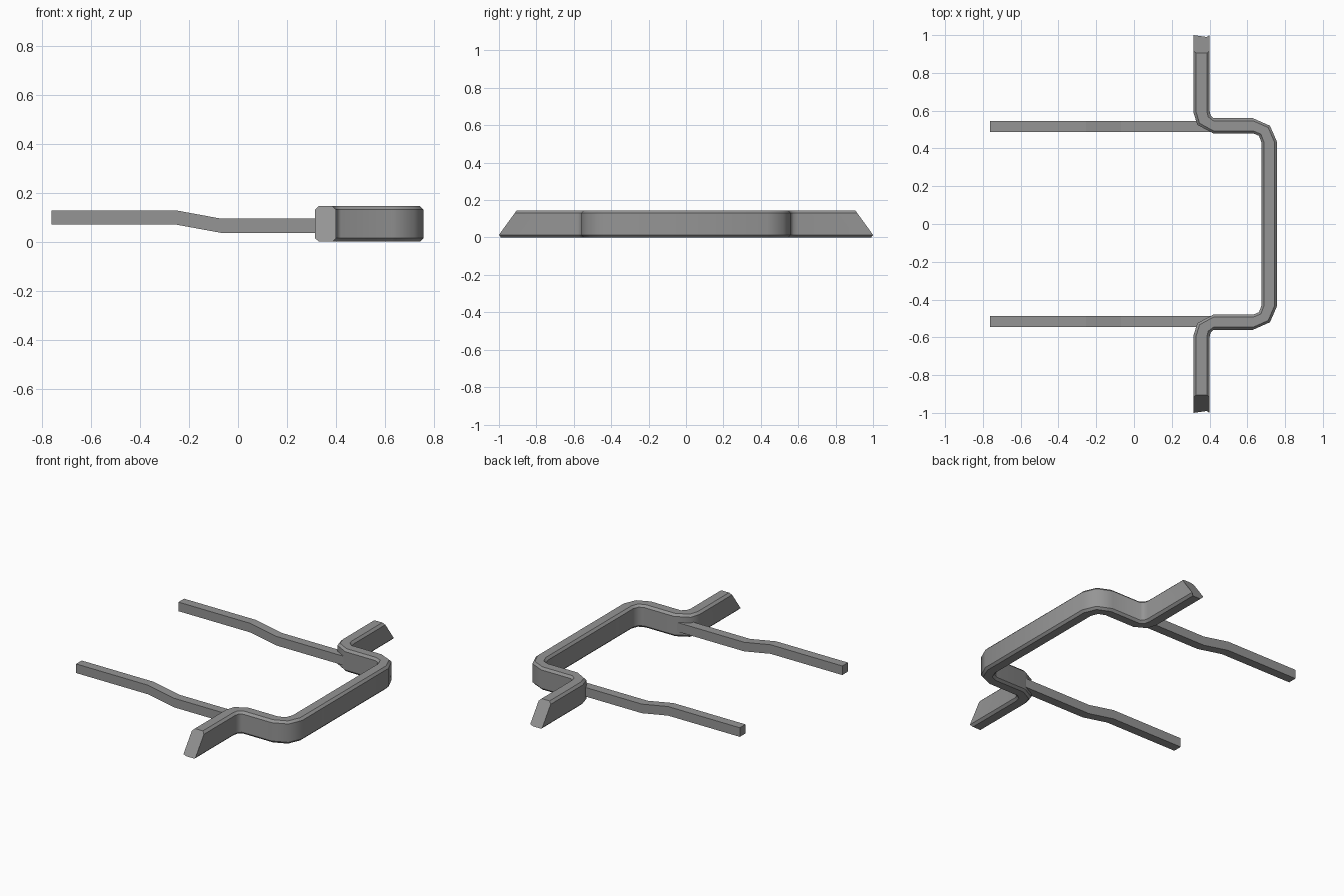
import bpy
import bmesh

cube = bpy.data.objects.get("Cube")
if cube:
    bpy.data.objects.remove(cube)

grey = bpy.data.materials.new("steel_grey")
grey.use_nodes = True
colour = (0.3, 0.3, 0.3, 1)
grey.diffuse_color = colour
grey.node_tree.nodes["Principled BSDF"].inputs["Base Color"].default_value = colour


def loft(name, rings, smooth_bends=False):
    """Skin a list of equal-sized rings and cap both ends."""
    bm = bmesh.new()
    loops = [[bm.verts.new(p) for p in ring] for ring in rings]
    n = len(loops[0])
    for a, b in zip(loops, loops[1:]):
        for i in range(n):
            j = (i + 1) % n
            bm.faces.new((a[i], a[j], b[j], b[i]))
    caps = [bm.faces.new(loops[0]), bm.faces.new(loops[-1])]
    bmesh.ops.recalc_face_normals(bm, faces=bm.faces)
    if smooth_bends:
        # only the edges across the bar blend; long edges and ends stay crisp
        for f in bm.faces:
            f.smooth = f not in caps
        for e in bm.edges:
            e.smooth = False
        for ring in loops[1:-1]:
            for i in range(n):
                bm.edges.get((ring[i], ring[i - 1])).smooth = False
        for a, b in zip(loops, loops[1:]):
            for i in range(n):
                bm.edges.get((a[i], b[i])).smooth = False
        for ring in loops[1:-1]:
            for i in range(n):
                bm.edges.get((ring[i], ring[i - 1])).smooth = True
    mesh = bpy.data.meshes.new(name)
    bm.to_mesh(mesh)
    bm.free()
    mesh.materials.append(grey)
    obj = bpy.data.objects.new(name, mesh)
    bpy.context.collection.objects.link(obj)
    return obj


# Bumper bar: paired front and rear edge points of the left half in plan
half = [((0.40, 1.0), (0.315, 1.0)),
        ((0.40, 0.60), (0.315, 0.59)),
        ((0.405, 0.575), (0.335, 0.525)),
        ((0.42, 0.56), (0.42, 0.48)),
        ((0.63, 0.56), (0.63, 0.48)),
        ((0.72, 0.52), (0.662, 0.467)),
        ((0.757, 0.435), (0.675, 0.43))]
mirrored = [tuple((x, -y) for x, y in pair) for pair in reversed(half)]
stations = half + mirrored

# Chamfered section: fraction across the bar, height
LOW, HIGH, TOP, INSET = 0.014, 0.131, 0.145, 0.17
section = [(0, LOW), (0, HIGH), (INSET, TOP), (1 - INSET, TOP),
           (1, HIGH), (1, LOW), (1 - INSET, 0), (INSET, 0)]


def end_y(z):
    """Raked bar end, with a small return under the bottom edge."""
    return 1 - 0.095 * (z - LOW) / (TOP - LOW) if z >= LOW else 0.99


rings = []
for (fx, fy), (rx, ry) in stations:
    ring = []
    for t, z in section:
        y = fy + (ry - fy) * t
        if abs(fy) == 1:
            y = end_y(z) * fy
        ring.append((fx + (rx - fx) * t, y, z))
    rings.append(ring)
loft("bumper_bar", rings, smooth_bends=True)

# Mounting rails: square bars with a shallow step, run into the bumper
rail_path = [(-0.762, 0.07), (-0.255, 0.07), (-0.07, 0.036), (0.42, 0.036)]
for name, side in (("rear_rail", 1), ("front_rail", -1)):
    loft(name, [[(x, side * y, z + h) for y, h in
                 ((0.488, 0), (0.545, 0), (0.545, 0.058), (0.488, 0.058))]
                for x, z in rail_path])
